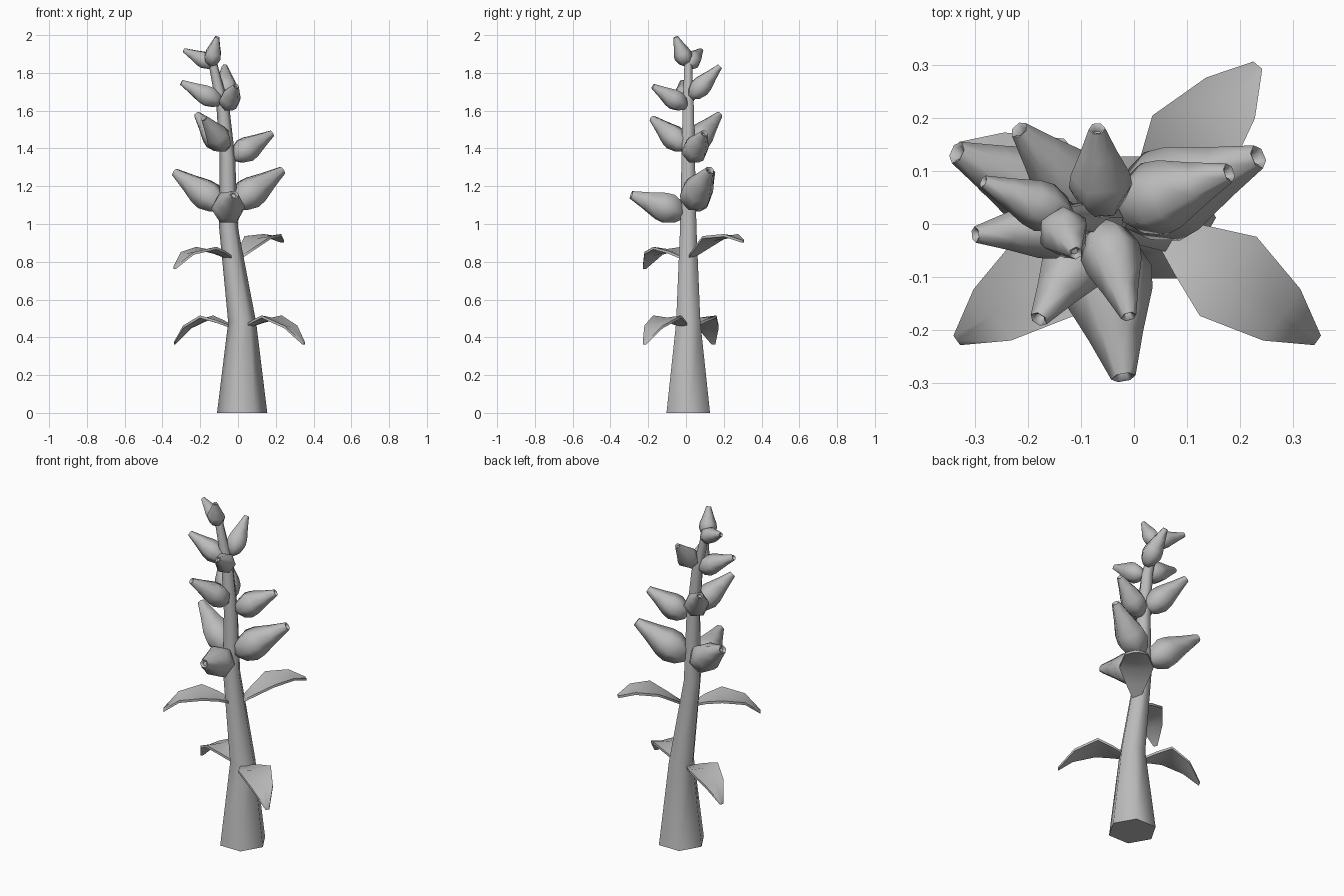
import bpy, bmesh, math
from mathutils import Vector

cube = bpy.data.objects.get("Cube")
if cube:
    bpy.data.objects.remove(cube)

grey = bpy.data.materials.new("plain_grey")
grey.use_nodes = True
grey.diffuse_color = (0.5, 0.5, 0.5, 1)
grey.node_tree.nodes["Principled BSDF"].inputs["Base Color"].default_value = (0.5, 0.5, 0.5, 1)


def loft(name, rings):
    """Skin a list of equal-length point rings and cap both ends."""
    bm = bmesh.new()
    loops = [[bm.verts.new(p) for p in ring] for ring in rings]
    n = len(loops[0])
    for a, b in zip(loops, loops[1:]):
        for i in range(n):
            j = (i + 1) % n
            bm.faces.new((a[i], a[j], b[j], b[i]))
    bm.faces.new(loops[0][::-1])
    bm.faces.new(loops[-1])
    bmesh.ops.recalc_face_normals(bm, faces=bm.faces)
    mesh = bpy.data.meshes.new(name)
    bm.to_mesh(mesh)
    bm.free()
    obj = bpy.data.objects.new(name, mesh)
    bpy.context.collection.objects.link(obj)
    mesh.materials.append(grey)
    bpy.ops.object.select_all(action='DESELECT')
    obj.select_set(True)
    bpy.context.view_layer.objects.active = obj
    bpy.ops.object.shade_smooth_by_angle(angle=math.radians(65))
    return obj


def hexagon(radius):
    return [Vector((radius * math.cos(k * math.pi / 3), radius * math.sin(k * math.pi / 3), 0))
            for k in range(6)]


# Stem: tapering, leaning hexagonal stalk (x, z, radius)
STEM = [(0.022, 0, 0.133), (0.022, 0.48, 0.074), (-0.05, 0.98, 0.05),
        (-0.056, 1.35, 0.041), (-0.08, 1.62, 0.034), (-0.14, 1.88, 0.022)]
loft("stem", [[Vector((x, 0.012, z)) + p for p in hexagon(r)] for x, z, r in STEM])

# Buds: bottle shapes with a hollow tip (fraction along axis, fraction of radius)
PROFILE = [(0, 0.3), (0.12, 0.75), (0.3, 1), (0.45, 0.93), (0.72, 0.58), (1, 0.26),
           (0.99, 0.18), (0.93, 0.14)]


def bud(name, base, tip, radius):
    base, tip = Vector(base), Vector(tip)
    axis = tip - base
    turn = axis.to_track_quat('Z', 'Y')
    loft(name, [[base + axis * t + turn @ p for p in hexagon(radius * f)] for t, f in PROFILE])


BUDS = [
    ((-0.145, 0.005, 1.84), (-0.11, -0.055, 1.99), 0.049),
    ((-0.12, 0.01, 1.84), (-0.285, 0.08, 1.92), 0.048),
    ((-0.06, 0.025, 1.67), (-0.07, 0.18, 1.835), 0.06),
    ((-0.09, 0.0, 1.64), (-0.30, -0.02, 1.75), 0.06),
    ((-0.06, 0.0, 1.62), (-0.01, -0.175, 1.73), 0.058),
    ((-0.07, 0.02, 1.4), (-0.217, 0.178, 1.58), 0.07),
    ((-0.065, 0.0, 1.4), (-0.18, -0.18, 1.56), 0.068),
    ((-0.025, 0.025, 1.35), (0.18, 0.097, 1.48), 0.072),
    ((-0.08, 0.02, 1.09), (-0.335, 0.135, 1.275), 0.085),
    ((-0.025, 0.02, 1.1), (0.235, 0.127, 1.285), 0.09),
    ((-0.07, -0.01, 1.05), (-0.02, -0.29, 1.155), 0.09),
]
for i, spec in enumerate(BUDS):
    bud(f"bud_{i + 1}", *spec)

# Leaves: thin, shallow-folded blades along an arched spine
HALF_WIDTHS = [0.015, 0.055, 0.092, 0.06, 0.011]
STEPS = [0, 0.22, 0.45, 0.78, 1]


def leaf(name, start, tip, heights):
    start, tip = Vector(start), Vector(tip)
    side = (tip - start).orthogonal()
    side = Vector((-(tip - start).y, (tip - start).x, 0)).normalized()
    rings = []
    for t, w, z in zip(STEPS, HALF_WIDTHS, heights):
        c = start.lerp(tip, t).to_3d()
        c.z = z
        fold = Vector((0, 0, w * 0.12))
        thick = Vector((0, 0, 0.014))
        left, right = c + side * w + fold, c - side * w + fold
        rings.append([left, c, right, right - thick, c - thick, left - thick])
    loft(name, rings)


LOW = (0.46, 0.485, 0.505, 0.455, 0.375)
leaf("upper_back_leaf", (0, 0.02, 0), (0.234, 0.3, 0), (0.825, 0.875, 0.925, 0.94, 0.915))
leaf("upper_front_leaf", (-0.03, 0, 0), (-0.335, -0.22, 0), (0.82, 0.85, 0.868, 0.845, 0.775))
leaf("lower_left_leaf", (0.04, 0.0, 0), (0.347, -0.22, 0), LOW)
leaf("lower_right_leaf", (-0.03, 0.02, 0), (-0.335, 0.145, 0), LOW)
